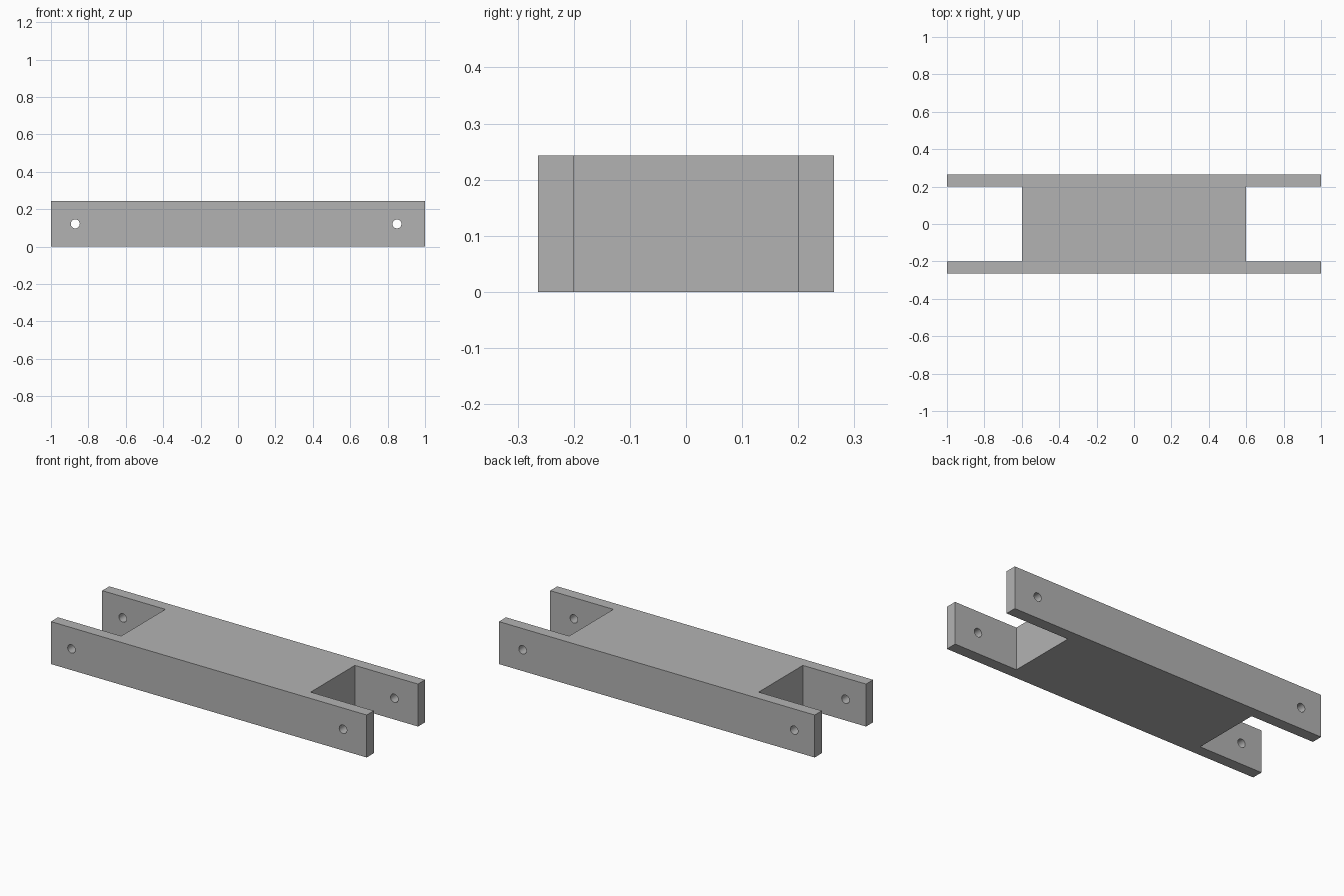
import bpy, bmesh, math
from mathutils import Matrix

cube = bpy.data.objects.get("Cube")
if cube:
    bpy.data.objects.remove(cube, do_unlink=True)

LENGTH, WIDTH, HEIGHT = 2.0, 0.528, 0.243
SLOT_X, SLOT_Y = 0.6, 0.2        # inner end and half width of the end slots
HOLES, HOLE_R = (-0.87, 0.85), 0.024

grey = bpy.data.materials.new("plain_grey")
grey.use_nodes = True
colour = (0.45, 0.45, 0.45, 1)
grey.diffuse_color = colour
grey.node_tree.nodes["Principled BSDF"].inputs["Base Color"].default_value = colour


def make_object(name, bm):
    bmesh.ops.recalc_face_normals(bm, faces=bm.faces)
    mesh = bpy.data.meshes.new(name)
    bm.to_mesh(mesh)
    bm.free()
    mesh.materials.append(grey)
    obj = bpy.data.objects.new(name, mesh)
    bpy.context.collection.objects.link(obj)
    return obj


# H-shaped link body: one quarter outline, mirrored round and extruded
X, Y = LENGTH / 2, WIDTH / 2
quarter = [(SLOT_X, SLOT_Y), (X, SLOT_Y), (X, Y)]
half = quarter + [(-x, y) for x, y in reversed(quarter)]
outline = half + [(-x, -y) for x, y in half]
bm = bmesh.new()
base = bm.faces.new([bm.verts.new((x, y, 0)) for x, y in outline])
top = bmesh.ops.extrude_face_region(bm, geom=[base])["geom"]
bmesh.ops.translate(bm, vec=(0, 0, HEIGHT),
                    verts=[v for v in top if isinstance(v, bmesh.types.BMVert)])
body = make_object("link_body", bm)

# Pin holes through both fork arms at each end
bm = bmesh.new()
for x in HOLES:
    place = Matrix.Translation((x, 0, HEIGHT / 2)) @ Matrix.Rotation(math.pi / 2, 4, "X")
    bmesh.ops.create_cone(bm, cap_ends=True, segments=32, radius1=HOLE_R,
                          radius2=HOLE_R, depth=WIDTH * 1.5, matrix=place)
cutter = make_object("pin_hole_cutter", bm)
cutter.hide_render = True

cut = body.modifiers.new("pin_holes", "BOOLEAN")
cut.operation = "DIFFERENCE"
cut.solver = "EXACT"
cut.object = cutter
bpy.ops.object.select_all(action="DESELECT")
body.select_set(True)
bpy.context.view_layer.objects.active = body
bpy.ops.object.modifier_apply(modifier=cut.name)
bpy.data.objects.remove(cutter, do_unlink=True)
bpy.ops.object.shade_smooth_by_angle(angle=math.radians(30))
